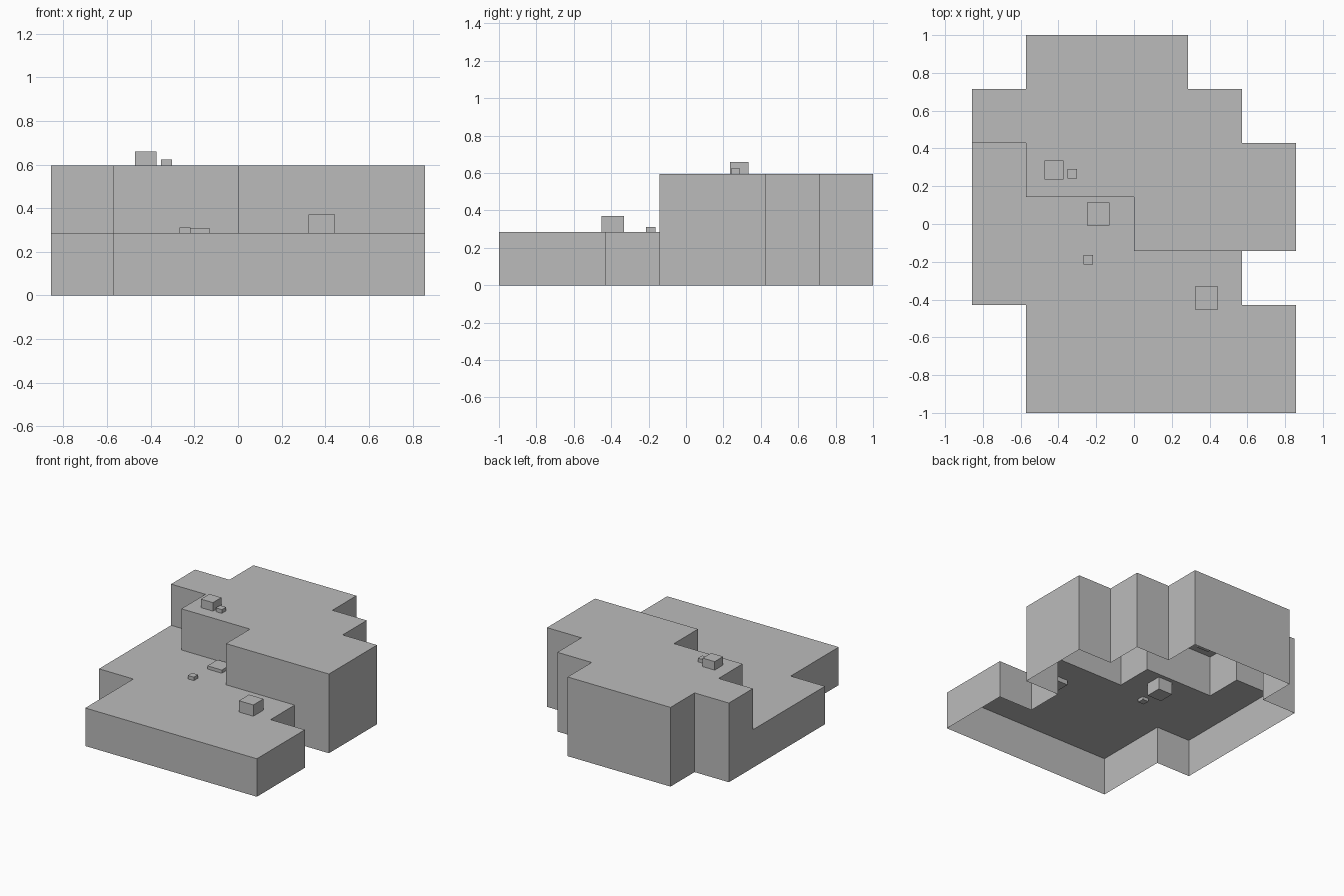
import bpy
import bmesh
from mathutils import Vector

old = bpy.data.objects.get("Cube")
if old:
    bpy.data.objects.remove(old, do_unlink=True)

# One plain grey for everything
grey = bpy.data.materials.new("plain_grey")
grey.use_nodes = True
grey.diffuse_color = (0.5, 0.5, 0.5, 1)
grey.node_tree.nodes["Principled BSDF"].inputs["Base Color"].default_value = (0.5, 0.5, 0.5, 1)

CELL = 2 / 7
LOW, HIGH = 0.286, 0.596

# Plan of the terrain from back to front: H high, L low, . empty
PLAN = [
    ".HHH..",
    "HHHHH.",
    "LHHHHH",
    "LLLHHH",
    "LLLLL.",
    ".LLLLL",
    ".LLLLL",
]


def finish(name, bm):
    mesh = bpy.data.meshes.new(name)
    bm.to_mesh(mesh)
    bm.free()
    mesh.materials.append(grey)
    obj = bpy.data.objects.new(name, mesh)
    bpy.context.collection.objects.link(obj)
    return obj


def height(row, col):
    if 0 <= row < len(PLAN) and 0 <= col < len(PLAN[0]):
        return {"H": HIGH, "L": LOW, ".": 0}[PLAN[row][col]]
    return 0


def make_terrain():
    """Hollow stepped shell, open underneath: tops plus walls where heights drop."""
    bm = bmesh.new()

    def face(points):
        bm.faces.new([bm.verts.new(p) for p in points])

    for row in range(len(PLAN)):
        for col in range(len(PLAN[0])):
            top = height(row, col)
            if not top:
                continue
            centre = Vector(((col - 2.5) * CELL, (3 - row) * CELL, 0))
            up = Vector((0, 0, top))
            h = CELL / 2
            face([centre + up + Vector((sx * h, sy * h, 0))
                  for sx, sy in ((-1, -1), (1, -1), (1, 1), (-1, 1))])
            for dx, dy in ((1, 0), (-1, 0), (0, 1), (0, -1)):
                base = height(row - dy, col + dx)
                if base < top:
                    out = Vector((dx, dy, 0)) * h
                    side = Vector((-dy, dx, 0)) * h
                    down = Vector((0, 0, base))
                    a, b = centre + out - side, centre + out + side
                    face([a + down, b + down, b + up, a + up])

    # Join the cells into large clean faces
    bmesh.ops.remove_doubles(bm, verts=bm.verts, dist=0.001)
    bmesh.ops.dissolve_limit(bm, angle_limit=0.01, verts=bm.verts, edges=bm.edges)
    return finish("terrain_shell", bm)


def make_block(name, x, y, top, size):
    """Cube partly sunk into the ground, placed by its top."""
    bm = bmesh.new()
    bmesh.ops.create_cube(bm, size=size)
    obj = finish(name, bm)
    obj.location = (x, y, top - size / 2)


make_terrain()

# Loose blocks on the two levels
make_block("upper_block_large", -0.423, 0.285, 0.66, 0.1)
make_block("upper_block_small", -0.328, 0.265, 0.624, 0.05)
make_block("lower_block_middle", -0.19, 0.053, 0.31, 0.12)
make_block("lower_block_small", -0.243, -0.189, 0.312, 0.05)
make_block("lower_block_front", 0.384, -0.392, 0.371, 0.12)
